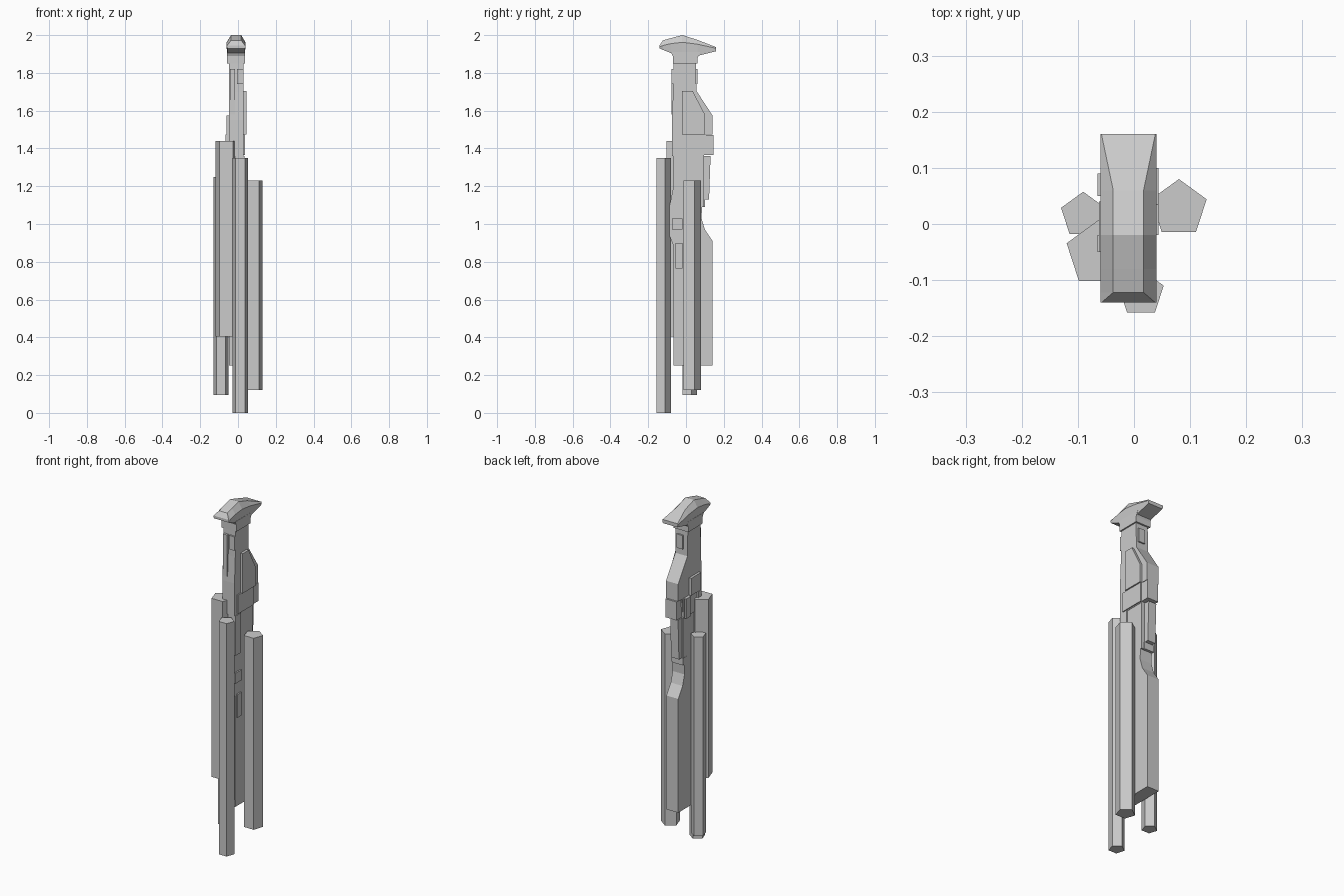
import bpy, bmesh, math


def make(name, bm):
    bmesh.ops.recalc_face_normals(bm, faces=bm.faces[:])
    me = bpy.data.meshes.new(name)
    bm.to_mesh(me)
    bm.free()
    ob = bpy.data.objects.new(name, me)
    bpy.context.collection.objects.link(ob)
    return ob


def loft(name, rings):
    """Join equal-length point rings and cap both ends."""
    bm = bmesh.new()
    vs = [[bm.verts.new(p) for p in r] for r in rings]
    n = len(vs[0])
    for a, b in zip(vs, vs[1:]):
        for i in range(n):
            j = (i + 1) % n
            bm.faces.new((a[i], a[j], b[j], b[i]))
    bm.faces.new(vs[0])
    bm.faces.new(vs[-1])
    return make(name, bm)


def slab(name, profile, x0, x1):
    """Extrude a side profile (y, z) across x."""
    return loft(name, [[(x, y, z) for y, z in profile] for x in (x0, x1)])


def box(name, x0, x1, y0, y1, z0, z1):
    return slab(name, [(y0, z0), (y1, z0), (y1, z1), (y0, z1)], x0, x1)


def pentagon_bar(name, cx, cy, r, z0, z1):
    angles = [math.pi / 2 + i * math.tau / 5 for i in range(5)]
    loft(name, [[(cx + r * math.cos(a), cy + r * math.sin(a), z) for a in angles]
                for z in (z0, z1)])


# Four hanging five-sided bars
pentagon_bar("bar_right", 0.080, 0.028, 0.052, 0.12, 1.23)
pentagon_bar("bar_front", 0.0125, -0.123, 0.0425, 0.0, 1.35)
pentagon_bar("bar_left_front", -0.0625, -0.053, 0.0605, 0.405, 1.44)
pentagon_bar("bar_left_back", -0.0905, 0.016, 0.0415, 0.095, 1.25)

# Roof cap: stations (y, top half width, top z, rim z, under z)
MID = -0.01
stations = [(-0.14, 0.048, 1.945, 1.938, 1.930),
            (-0.122, 0.027, 1.972, 1.945, 1.922),
            (-0.08, 0.027, 1.984, 1.955, 1.905),
            (-0.02, 0.027, 2.0, 1.962, 1.90),
            (0.06, 0.027, 1.975, 1.952, 1.89),
            (0.16, 0.048, 1.936, 1.930, 1.915)]
loft("roof_cap", [[(MID - 0.05, y, rim), (MID - w, y, top), (MID + w, y, top),
                   (MID + 0.05, y, rim), (MID + 0.046, y, under),
                   (MID - 0.046, y, under)]
                  for y, w, top, rim, under in stations])

# Flared collar below the cap
slab("collar", [(-0.08, 1.91), (-0.07, 1.89), (-0.07, 1.85), (0.062, 1.85),
                (0.062, 1.88), (0.075, 1.91)], -0.058, 0.038)

# Upper body with humped back
slab("upper_body", [(-0.065, 1.85), (-0.068, 1.70), (-0.075, 1.55), (-0.075, 1.36),
                    (0.095, 1.36), (0.105, 1.475), (0.14, 1.475), (0.14, 1.575),
                    (0.055, 1.705), (0.052, 1.85)], -0.048, 0.030)

# Lower body, scooped at the back and rounded at the front
slab("lower_body", [(-0.065, 0.25), (0.14, 0.25), (0.14, 0.91), (0.10, 0.97),
                    (0.082, 1.03), (0.085, 1.09), (0.095, 1.09), (0.095, 1.36),
                    (-0.07, 1.36), (-0.07, 1.18), (-0.088, 1.09), (-0.088, 0.94),
                    (-0.068, 0.89)], -0.048, 0.028)

# Raised side plate following the hump
slab("hump_plate", [(-0.02, 1.475), (0.10, 1.475), (0.10, 1.58), (0.035, 1.705),
                    (-0.02, 1.705)], 0.025, 0.044)

# Dangling block at the back
slab("back_block", [(0.08, 1.13), (0.122, 1.13), (0.130, 1.36), (0.08, 1.36)],
     -0.040, 0.010)

# Small raised plates and ledges
plates = {
    "front_strip": (-0.042, -0.015, -0.078, -0.06, 1.58, 1.82),
    "front_square": (-0.005, 0.030, -0.076, -0.06, 1.74, 1.82),
    "back_square": (-0.022, 0.018, 0.045, 0.062, 1.74, 1.82),
    "waist_band": (-0.055, 0.036, -0.05, 0.095, 1.365, 1.475),
    "waist_block_back": (-0.040, 0.030, 0.09, 0.145, 1.365, 1.472),
    "left_plate_high": (-0.062, -0.04, -0.05, 0.04, 1.475, 1.575),
    "left_plate_back": (-0.065, -0.04, 0.05, 0.09, 1.36, 1.475),
    "left_plate_front": (-0.065, -0.04, -0.05, -0.02, 1.44, 1.475),
    "right_plate_mid": (0.02, 0.034, -0.07, -0.02, 1.13, 1.36),
    "right_plate_small": (0.02, 0.036, -0.075, -0.018, 0.97, 1.03),
    "right_plate_low": (0.02, 0.036, -0.055, -0.018, 0.765, 0.90),
    "back_ledge": (-0.050, 0.012, 0.06, 0.10, 1.09, 1.13),
}
for name, dims in plates.items():
    box(name, *dims)
